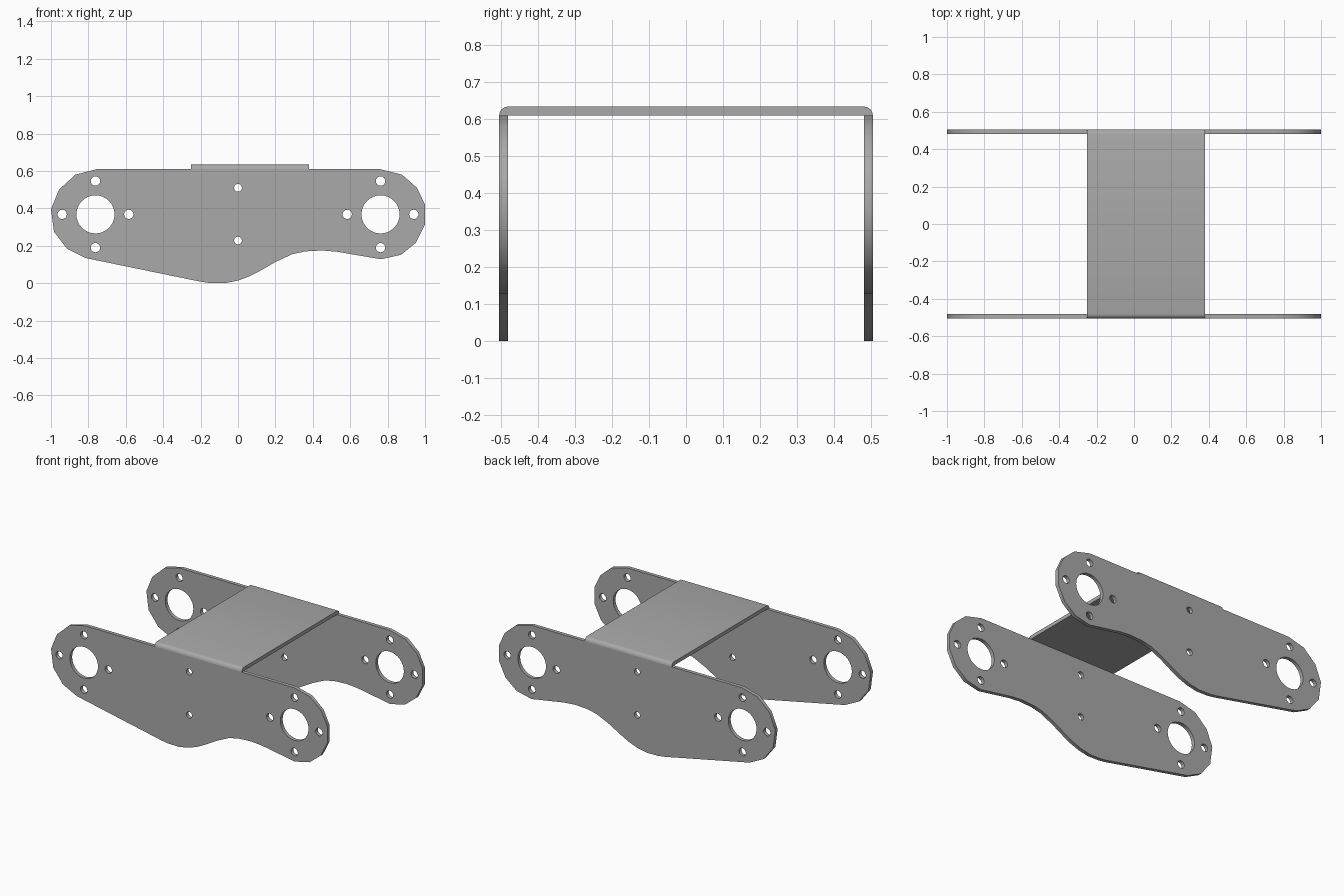
import bpy, bmesh
from math import cos, sin, pi, radians
from mathutils import Matrix

cube = bpy.data.objects.get("Cube")
if cube:
    bpy.data.objects.remove(cube, do_unlink=True)

# Bare metal finish
metal = bpy.data.materials.new("grey metal")
metal.use_nodes = True
grey = (0.4, 0.4, 0.4, 1)
metal.diffuse_color = grey
metal.node_tree.nodes["Principled BSDF"].inputs["Base Color"].default_value = grey

THICK = 0.024
OUTER = 0.505
TOP = 0.61


def circle(x, z, r, n):
    return [(x + r * cos(2 * pi * i / n), z + r * sin(2 * pi * i / n)) for i in range(n)]


def extrude_profile(name, loops, depth, matrix):
    """Fill closed loops (inner loops become holes), give them depth, place as a mesh."""
    curve = bpy.data.curves.new(name, "CURVE")
    curve.dimensions = "2D"
    curve.fill_mode = "BOTH"
    curve.extrude = depth / 2
    for loop in loops:
        spline = curve.splines.new("POLY")
        spline.points.add(len(loop) - 1)
        for point, (u, v) in zip(spline.points, loop):
            point.co = (u, v, 0, 1)
        spline.use_cyclic_u = True
    temp = bpy.data.objects.new(name + " curve", curve)
    bpy.context.collection.objects.link(temp)
    graph = bpy.context.evaluated_depsgraph_get()
    mesh = bpy.data.meshes.new_from_object(temp.evaluated_get(graph))
    bpy.data.objects.remove(temp, do_unlink=True)

    bm = bmesh.new()
    bm.from_mesh(mesh)
    bmesh.ops.remove_doubles(bm, verts=bm.verts, dist=0.0001)
    bm.transform(matrix)
    bmesh.ops.recalc_face_normals(bm, faces=bm.faces)
    bm.to_mesh(mesh)
    bm.free()
    mesh.name = name
    mesh.materials.clear()
    mesh.materials.append(metal)
    obj = bpy.data.objects.new(name, mesh)
    bpy.context.collection.objects.link(obj)
    bpy.ops.object.select_all(action="DESELECT")
    obj.select_set(True)
    bpy.context.view_layer.objects.active = obj
    bpy.ops.object.shade_smooth_by_angle(angle=radians(32))
    return obj


# Side plate outline: left end, sweeping belly, right end
outline = [
    (-0.755, TOP), (-0.87, 0.58), (-0.957, 0.5), (-1, 0.395), (-0.984, 0.275),
    (-0.914, 0.184), (-0.813, 0.134), (-0.2, 0.008), (-0.15, 0.001), (-0.07, 0),
    (0, 0.014), (0.06, 0.036), (0.12, 0.067), (0.2, 0.113), (0.29, 0.155),
    (0.36, 0.17), (0.45, 0.175), (0.53, 0.168), (0.63, 0.151), (0.765, 0.128),
    (0.872, 0.152), (0.952, 0.217), (1, 0.313), (1, 0.42), (0.957, 0.51),
    (0.877, 0.58), (0.76, TOP),
]

# Bearing holes with four bolt holes around each, plus two holes mid-plate
holes = [circle(0, z, 0.021, 16) for z in (0.51, 0.228)]
for cx in (-0.762, 0.762):
    holes.append(circle(cx, 0.368, 0.102, 32))
    holes += [circle(x, z, 0.025, 16) for x, z in circle(cx, 0.368, 0.178, 4)]

upright = Matrix.Rotation(radians(90), 4, "X")
for name, side in (("front_plate", -1), ("back_plate", 1)):
    place = Matrix.Translation((0, side * (OUTER - THICK / 2), 0)) @ upright
    extrude_profile(name, [[*outline], *holes], THICK, place)

# Bridge plate with rounded bends, profile in y and z, extruded along x
bend = [(OUTER - THICK + THICK * cos(a), TOP + THICK * sin(a))
        for a in (i * pi / 8 for i in range(5))]
section = bend + [(-y, z) for y, z in reversed(bend)]
along_x = Matrix(((0, 0, 1, 0.065), (1, 0, 0, 0), (0, 1, 0, 0), (0, 0, 0, 1)))
extrude_profile("top_bridge", [section], 0.63, along_x)
